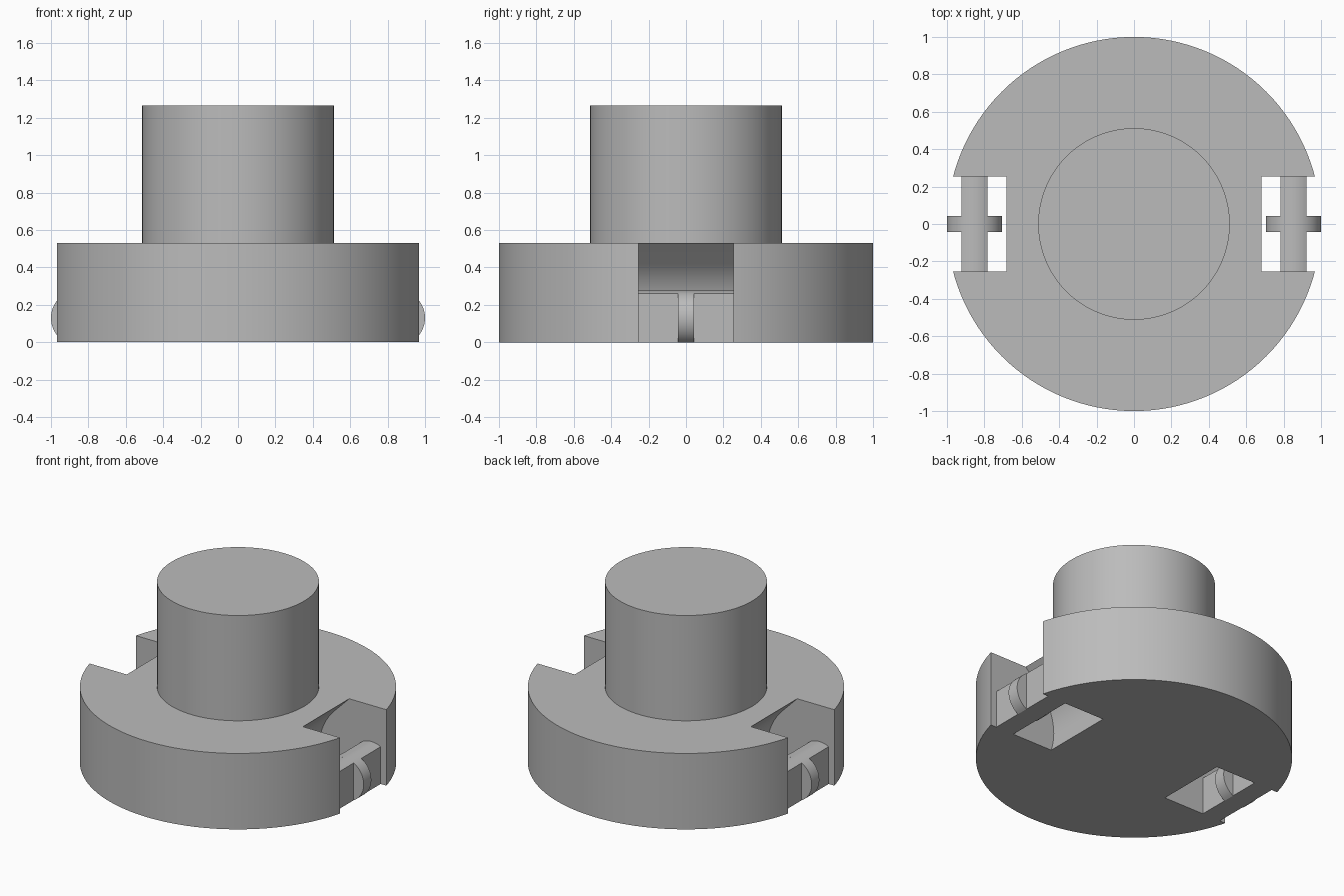
import bpy, bmesh, math
from mathutils import Matrix, Vector

cube = bpy.data.objects.get("Cube")
if cube:
    bpy.data.objects.remove(cube, do_unlink=True)

# Single material
grey = bpy.data.materials.new("plain grey")
grey.use_nodes = True
GREY = (0.5, 0.5, 0.5, 1)
grey.diffuse_color = GREY
grey.node_tree.nodes["Principled BSDF"].inputs["Base Color"].default_value = GREY

AXLE_X, AXLE_Z, WHEEL_R = 0.8525, 0.13, 0.1475
SLOT_Y, WHEEL_Y, BAR_X = 0.255, 0.042, 0.07
HOLLOW_R = 0.404


def make_object(name, bm):
    bmesh.ops.recalc_face_normals(bm, faces=bm.faces)
    mesh = bpy.data.meshes.new(name)
    bm.to_mesh(mesh)
    bm.free()
    obj = bpy.data.objects.new(name, mesh)
    bpy.context.collection.objects.link(obj)
    mesh.materials.append(grey)
    return obj


def prism(name, points, y0, y1, side):
    """Extrude an x-z outline along y, on the side given by its sign."""
    bm = bmesh.new()
    face = bm.faces.new([bm.verts.new((side * x, y0, z)) for x, z in points])
    new = bmesh.ops.extrude_face_region(bm, geom=[face])["geom"]
    verts = [v for v in new if isinstance(v, bmesh.types.BMVert)]
    bmesh.ops.translate(bm, verts=verts, vec=(0, y1 - y0, 0))
    return make_object(name, bm)


def arc(radius, start, end, steps):
    """Arc round the axle, angles in radians from +x."""
    angles = [start + (end - start) * i / steps for i in range(steps + 1)]
    return [(AXLE_X + radius * math.cos(a), AXLE_Z + radius * math.sin(a)) for a in angles]


def smooth(obj):
    bpy.ops.object.select_all(action='DESELECT')
    obj.select_set(True)
    bpy.context.view_layer.objects.active = obj
    bpy.ops.object.shade_smooth_by_angle(angle=math.radians(30))


# Body: wide disc with a boss, turned in one piece
bm = bmesh.new()
outline = [(0, 0), (1, 0), (1, 0.53), (0.512, 0.53), (0.512, 1.265), (0, 1.265)]
verts = [bm.verts.new((x, 0, z)) for x, z in outline]
edges = [bm.edges.new(pair) for pair in zip(verts, verts[1:])]
bmesh.ops.spin(bm, geom=verts + edges, cent=(0, 0, 0), axis=(0, 0, 1),
               angle=math.tau, steps=128, use_duplicate=False)
bmesh.ops.remove_doubles(bm, verts=bm.verts, dist=0.0001)
body = make_object("body", bm)

# Slots: sloped mouth leading into a round hollow about the axle
slot = arc(HOLLOW_R, math.radians(135), math.radians(210), 20)
slot = [(0.75, 0.6)] + slot + [(slot[-1][0], -0.2), (1.2, -0.2), (1.2, 0.6)]
bpy.context.view_layer.objects.active = body
for side in (1, -1):
    cutter = prism("slot_cutter", slot, -SLOT_Y, SLOT_Y, side)
    cutter.hide_render = True
    mod = body.modifiers.new("slot", 'BOOLEAN')
    mod.operation = 'DIFFERENCE'
    mod.solver = 'EXACT'
    mod.object = cutter
    bpy.ops.object.modifier_apply(modifier=mod.name)
    bpy.data.objects.remove(cutter, do_unlink=True)
smooth(body)

# Cross bars with a round top, and the wheel ridge at their middle
half = math.acos(BAR_X / WHEEL_R)
bar = arc(WHEEL_R, half, math.pi - half, 10)
bar += [(AXLE_X - BAR_X, 0), (AXLE_X + BAR_X, 0)]
foot = math.asin(AXLE_Z / WHEEL_R)
wheel = arc(WHEEL_R, -foot, math.pi + foot, 48)
for side, label in ((1, "left"), (-1, "right")):
    smooth(prism(label + "_wheel", wheel, -WHEEL_Y, WHEEL_Y, side))
    smooth(prism(label + "_front_bar", bar, -SLOT_Y, -WHEEL_Y, side))
    smooth(prism(label + "_back_bar", bar, WHEEL_Y, SLOT_Y, side))
